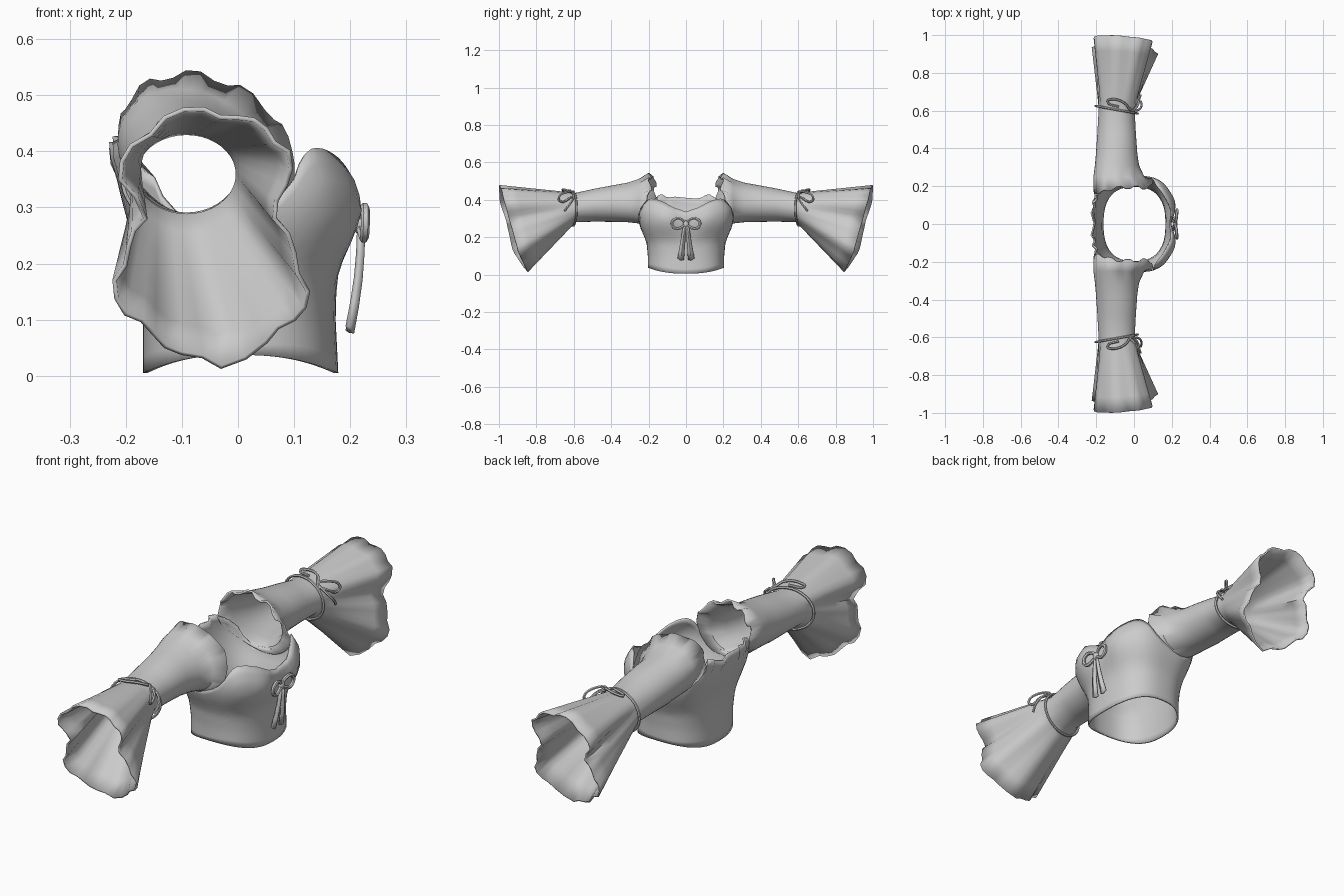
import bpy, bmesh, math
from mathutils import Vector

cube = bpy.data.objects.get("Cube")
if cube:
    bpy.data.objects.remove(cube, do_unlink=True)

cloth = bpy.data.materials.new("pale grey cloth")
cloth.use_nodes = True
grey = (0.6, 0.6, 0.6, 1)
cloth.diffuse_color = grey
cloth.node_tree.nodes["Principled BSDF"].inputs["Base Color"].default_value = grey


def table(rows, t):
    """Interpolate the rows (key, values...) at key t."""
    if t <= rows[0][0]:
        return rows[0][1:]
    for a, b in zip(rows, rows[1:]):
        if t <= b[0]:
            f = (t - a[0]) / (b[0] - a[0])
            return [p + (q - p) * f for p, q in zip(a[1:], b[1:])]
    return rows[-1][1:]


def finish(obj, angle=50):
    obj.data.materials.append(cloth)
    bpy.ops.object.select_all(action='DESELECT')
    obj.select_set(True)
    bpy.context.view_layer.objects.active = obj
    bpy.ops.object.shade_smooth_by_angle(angle=math.radians(angle))


def loft(name, rings, closed=True, thickness=0.008, flip=False):
    """Skin a list of equal rings and give the cloth a thickness."""
    bm = bmesh.new()
    grid = [[bm.verts.new(p) for p in ring] for ring in rings]
    n = len(rings[0])
    for low, high in zip(grid, grid[1:]):
        for i in range(n if closed else n - 1):
            j = (i + 1) % n
            bm.faces.new((low[i], low[j], high[j], high[i]))
    if flip:
        bmesh.ops.reverse_faces(bm, faces=bm.faces)
    mesh = bpy.data.meshes.new(name)
    bm.to_mesh(mesh)
    bm.free()
    obj = bpy.data.objects.new(name, mesh)
    bpy.context.collection.objects.link(obj)
    solid = obj.modifiers.new("thickness", 'SOLIDIFY')
    solid.thickness = thickness
    solid.offset = 0
    finish(obj)


def cord(name, points, radius, cyclic=False):
    curve = bpy.data.curves.new(name, 'CURVE')
    curve.dimensions = '3D'
    curve.bevel_depth = radius
    curve.bevel_resolution = 1
    curve.resolution_u = 4
    curve.use_fill_caps = True
    spline = curve.splines.new('BEZIER')
    spline.bezier_points.add(len(points) - 1)
    for bp, p in zip(spline.bezier_points, points):
        bp.co = p
        bp.handle_left_type = bp.handle_right_type = 'AUTO'
    spline.use_cyclic_u = cyclic
    obj = bpy.data.objects.new(name, curve)
    bpy.context.collection.objects.link(obj)
    bpy.ops.object.select_all(action='DESELECT')
    obj.select_set(True)
    bpy.context.view_layer.objects.active = obj
    bpy.ops.object.convert(target='MESH')
    finish(bpy.context.object)


# Bodice: height -> front depth, back depth, half width, squareness power
BODY = [(0, .175, .165, .2, .8), (.1, .17, .165, .2, .8), (.17, .172, .17, .207, .78),
        (.21, .185, .175, .222, .74), (.25, .2, .185, .24, .7), (.3, .208, .2, .252, .66),
        (.35, .198, .212, .25, .62), (.4, .172, .218, .225, .6), (.44, .16, .22, .2, .6)]
# Neckline and armhole: degrees from the front -> height
TOP = [(0, .335), (8, .362), (20, .388), (35, .402), (50, .405), (62, .39), (75, .33),
       (90, .28), (110, .275), (125, .33), (138, .4), (150, .425), (165, .42), (180, .405)]


def body_point(angle, z):
    front, back, half, power = table(BODY, z)
    c, s = math.cos(angle), math.sin(angle)
    x = (front if c > 0 else back) * math.copysign(abs(c) ** power, c)
    y = half * math.copysign(abs(s) ** power, s)
    if c > 0:   # bust cups either side of the centre
        lift = math.exp(-((z - .3) / .07) ** 2)
        x += lift * (.014 * math.exp(-((abs(y) - .11) / .06) ** 2)
                     - .014 * math.exp(-(y / .035) ** 2))
    return Vector((x, y, z))


COLS, ROWS = 56, 14
body = []
for r in range(ROWS + 1):
    ring = []
    for k in range(COLS):
        a = math.tau * k / COLS
        top = table(TOP, math.degrees(min(a, math.tau - a)))[0]
        hem = .037 - .032 * math.cos(a) ** 2
        p = body_point(a, hem + (top - hem) * r / ROWS)
        if r >= ROWS - 1 and math.cos(a) < -.6:   # gathered back edge
            p.x += .008 * (-1) ** k
            p.z += .005 * (-1) ** (k // 2)
        ring.append(p)
    body.append(ring)
loft("bodice", body)

# Sleeve: y, centre x, half depth, underside, top
ARM = [(.19, -.055, .15, .26, .535), (.25, -.08, .128, .277, .508), (.31, -.09, .112, .284, .488),
       (.38, -.092, .105, .286, .475), (.48, -.092, .098, .287, .457), (.59, -.092, .092, .285, .433)]
# Wavy cuff outline (x, z) in hundredths, from the top towards the front
CUFF = [(-6, 47.5), (0, 46), (5, 44), (9, 40), (8.5, 34), (6.5, 28), (10, 22), (12.5, 15),
        (10, 10), (5, 6), (-3, 1.5), (-10, 4), (-15, 7.5), (-20, 11), (-22, 17), (-19.5, 23),
        (-16.5, 28), (-21, 35), (-19, 41), (-13, 46)]
CUFF_Y = [(.015, .85), (.12, .91), (.28, .95), (.4, .985), (.475, .995)]
SIDES = 2 * len(CUFF)


def arm_ring(row):
    y, cx, rx, low, high = row
    ring = []
    for k in range(SIDES):
        a = math.tau * k / SIDES
        lean = .035 * max(0, (.4 - y) / .2) * math.cos(a)
        x = cx + rx * math.sin(a) - lean
        z = (low + high) / 2 + (high - low) / 2 * math.cos(a)
        yy = y
        if row is ARM[0]:   # sit on the side of the bodice, with a frilled upper edge
            front, back, half, power = table(BODY, z)
            depth = front if x > 0 else back
            curve = max(.05, 1 - abs(x / depth) ** (2 / power)) ** (power / 2)
            yy = max(.165, half * curve - .006)
            if z > .4:
                z += .006 * (-1) ** (k // 2)
                yy += .007 * (-1) ** (k // 2)
        ring.append(Vector((x, yy, z)))
    return ring


def cuff_rim():
    """Cuff outline with a small ripple on every second point."""
    rim = []
    for i, (x, z) in enumerate(CUFF):
        nx, nz = CUFF[(i + 1) % len(CUFF)]
        mid = Vector(((x + nx) / 2, (z + nz) / 2))
        out = Vector((z - nz, nx - x)).normalized() * -.7 * (-1) ** i
        for px, pz in ((x, z), mid + out):
            reach = table(CUFF_Y, pz / 100)[0] - .0008 * (px + 5)
            rim.append(Vector((px / 100, reach, pz / 100)))
    return rim


for side, sign in (("left", 1), ("right", -1)):
    def mirrored(points):
        return [Vector((p[0], p[1] * sign, p[2])) for p in points]

    rings = [arm_ring(row) for row in ARM]
    wrist, rim = rings[-1], cuff_rim()
    rings += [[a.lerp(b, f) for a, b in zip(wrist, rim)] for f in (.12, .35, .6, .8, 1)]
    loft(side + "_sleeve", [mirrored(r) for r in rings], flip=sign < 0)

    # Tie cord around the elbow with a small bow
    band = []
    for k in range(12):
        a = math.tau * k / 12
        band.append((-.092 + .112 * math.sin(a), .605 - .02 * math.sin(a),
                     .353 + .092 * math.cos(a)))
    cord(side + "_sleeve_tie", mirrored(band), .006, True)
    knot = (-.02, .6, .432)
    cord(side + "_tie_upper_loop", mirrored(
        [knot, (-.05, .64, .452), (-.12, .66, .452), (-.14, .65, .448), (-.08, .62, .45)]), .006)
    cord(side + "_tie_front_loop", mirrored(
        [knot, (.01, .64, .44), (.035, .68, .41), (.03, .67, .39), (.015, .62, .41)]), .006, True)
    cord(side + "_tie_end", mirrored(
        [knot, (.025, .605, .4), (.04, .63, .365), (.035, .65, .34)]), .006)

    # Half of the chest bow: one loop and one ribbon end
    cord(side + "_chest_bow_loop", mirrored(
        [(.218, .005, .272), (.224, .03, .298), (.227, .06, .296), (.227, .075, .272),
         (.225, .055, .246), (.222, .025, .252)]), .008, True)
    tail = []
    for f in (0, .25, .5, .75, 1):
        mid = .006 + .022 * f
        half = .006 + .009 * f
        x = .216 + .005 * math.sin(f * math.pi) - .02 * f
        z = .265 - .185 * f
        tail.append(mirrored([(x, mid - half, z), (x + .006, mid, z - .004 * f),
                              (x, mid + half, z + .008 * f)]))
    loft(side + "_chest_bow_end", tail, False, .01, sign < 0)

# Knot of the chest bow
bpy.ops.mesh.primitive_uv_sphere_add(segments=12, ring_count=8, radius=.018, location=(.218, 0, .27))
knot_obj = bpy.context.object
knot_obj.name = "chest_bow_knot"
knot_obj.scale = (.7, .9, 1.1)
finish(knot_obj)
